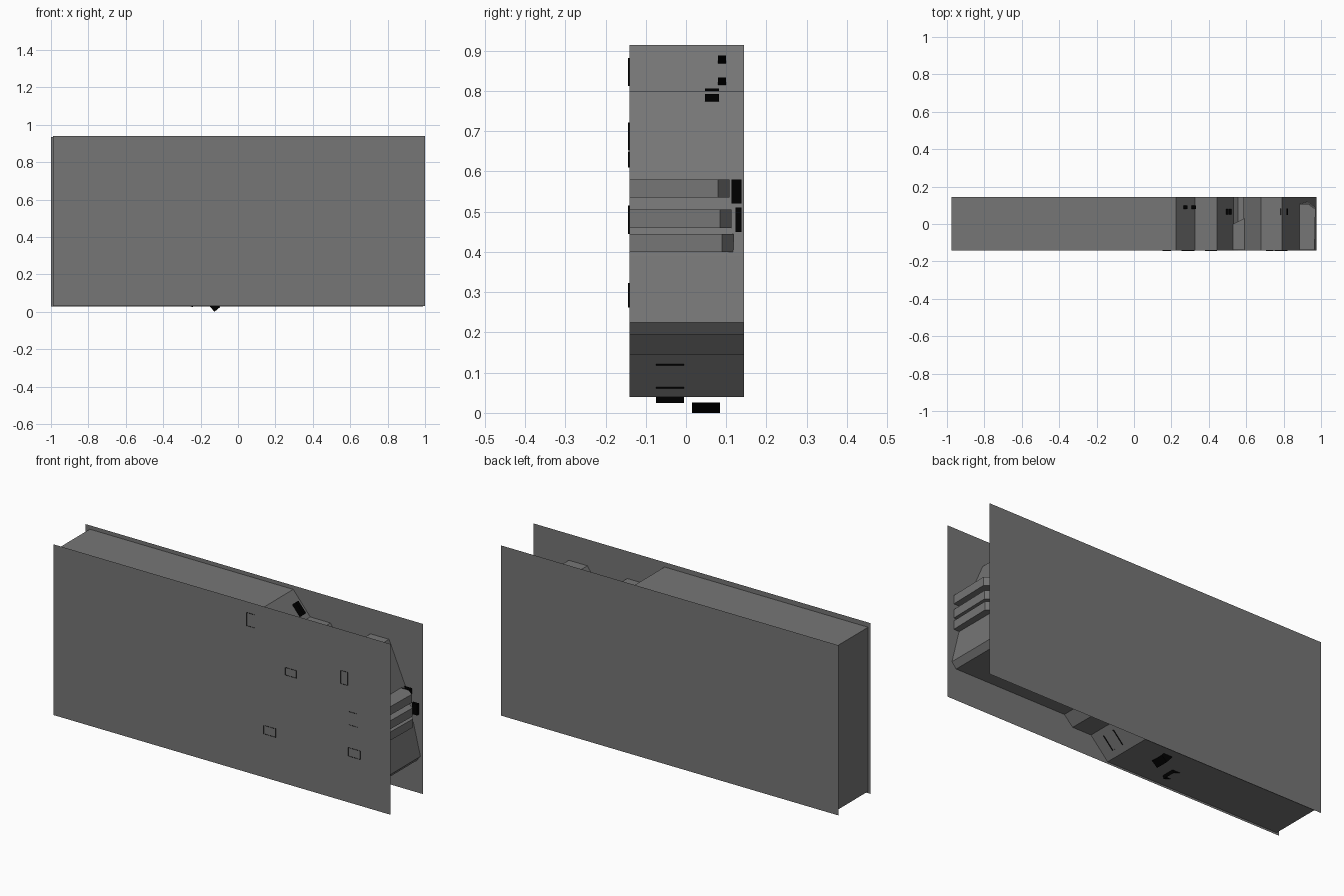
import bpy, bmesh, math
from mathutils import Matrix, Vector, Euler

if "Cube" in bpy.data.objects:
    bpy.data.objects.remove(bpy.data.objects["Cube"])


def material(name, rgb):
    m = bpy.data.materials.new(name)
    m.diffuse_color = (*rgb, 1)
    m.use_nodes = True
    m.node_tree.nodes["Principled BSDF"].inputs["Base Color"].default_value = m.diffuse_color
    return m


GREY = material("mid grey", (0.18, 0.18, 0.18))
BLACK = material("black", (0.0, 0.0, 0.0))
Y0, Y1 = -0.141, 0.144


def finish(name, bm, mat):
    bmesh.ops.recalc_face_normals(bm, faces=bm.faces)
    me = bpy.data.meshes.new(name)
    bm.to_mesh(me)
    bm.free()
    me.materials.append(mat)
    ob = bpy.data.objects.new(name, me)
    bpy.context.collection.objects.link(ob)
    return ob


def panel(name, x0, x1, z0, z1, y):
    """Flat upright side sheet."""
    bm = bmesh.new()
    bm.faces.new([bm.verts.new(p) for p in
                  ((x0, y, z0), (x1, y, z0), (x1, y, z1), (x0, y, z1))])
    ob = finish(name, bm, GREY)
    normal = ob.data.polygons[0].normal
    if normal.y * y < 0:
        ob.data.flip_normals()


def band(name, pts, y0=Y0, y1=Y1):
    """Closed x-z outline swept across the width, open at both sides."""
    bm = bmesh.new()
    a = [bm.verts.new((x, y0, z)) for x, z in pts]
    b = [bm.verts.new((x, y1, z)) for x, z in pts]
    for i in range(len(pts)):
        j = (i + 1) % len(pts)
        bm.faces.new((a[i], a[j], b[j], b[i]))
    finish(name, bm, GREY)


def ledge(name, pts, z0, z1):
    """Plan outline (x, y) raised between two heights."""
    bm = bmesh.new()
    f = bm.faces.new([bm.verts.new((x, y, z0)) for x, y in pts])
    top = bmesh.ops.extrude_face_region(bm, geom=[f])["geom"]
    bmesh.ops.translate(bm, vec=(0, 0, z1 - z0),
                        verts=[v for v in top if isinstance(v, bmesh.types.BMVert)])
    finish(name, bm, GREY)


def tube(name, loc, size, rot=(0, 0, 0)):
    """Open, thin-walled rectangular collar around its local z axis."""
    bm = bmesh.new()
    bmesh.ops.create_cube(bm, size=1, matrix=Matrix.Diagonal((*size, 1)))
    bmesh.ops.delete(bm, geom=[f for f in bm.faces if abs(f.normal.z) > 0.9],
                     context='FACES_ONLY')
    r = Euler([math.radians(a) for a in rot]).to_matrix().to_4x4()
    bmesh.ops.transform(bm, matrix=Matrix.Translation(Vector(loc)) @ r, verts=bm.verts)
    finish(name, bm, BLACK)


# Side sheets
panel("front_sheet", -0.99, 1.0, 0.03, 0.94, -0.142)
panel("back_sheet", -1.0, 0.99, 0.028, 0.935, 0.145)

# Core between the sheets
band("core_body", [
    (-0.975, 0.04), (-0.975, 0.915), (0.225, 0.915), (0.325, 0.795),
    (0.445, 0.795), (0.535, 0.655), (0.513, 0.595), (0.555, 0.565),
    (0.602, 0.57), (0.627, 0.615), (0.585, 0.66), (0.68, 0.80),
    (0.79, 0.80), (0.885, 0.58), (0.91, 0.48), (0.935, 0.39),
    (0.975, 0.225), (0.95, 0.195), (0.30, 0.195), (0.25, 0.145),
    (0.14, 0.145), (0.04, 0.04)])

# Inner opening
band("inner_opening", [(0.15, 0.306), (0.21, 0.30), (0.21, 0.24),
                       (0.306, 0.25), (0.306, 0.20), (0.20, 0.175), (0.15, 0.21)])

# Stacked ledges on the right end
for i, (z0, z1, y) in enumerate([(0.535, 0.58, 0.08), (0.46, 0.505, 0.085), (0.40, 0.445, 0.09)]):
    ledge(f"end_ledge_{i + 1}",
          [(0.87, -0.14), (0.965, -0.14), (0.97, y), (0.93, y + 0.028), (0.87, y + 0.028)],
          z0, z1)

# Small block in the top notch
ledge("notch_block", [(0.53, -0.14), (0.59, -0.14), (0.59, 0.03), (0.53, 0.0)], 0.60, 0.67)

# Black collars just breaking through the front sheet: x, z, width, height
for i, (x, z, w, h) in enumerate([(0.175, 0.847, 0.045, 0.07), (0.412, 0.63, 0.065, 0.04),
                                  (0.727, 0.687, 0.04, 0.07), (0.78, 0.48, 0.05, 0.07),
                                  (0.786, 0.30, 0.07, 0.045), (0.288, 0.285, 0.07, 0.045)]):
    tube(f"front_collar_{i + 1}", (x, -0.134, z), (w, h, 0.021), (90, 0, 0))

# Black collars along the top
tube("slope_collar", (0.29, 0.09, 0.845), (0.07, 0.02, 0.05), (0, 50, 0))
tube("shelf_collar", (0.40, 0.065, 0.79), (0.025, 0.03, 0.02))
tube("notch_collar", (0.50, 0.065, 0.71), (0.03, 0.03, 0.03), (0, 57, 0))
tube("peak_collar", (0.80, 0.065, 0.79), (0.04, 0.035, 0.02), (0, 20, 0))
tube("end_collar", (0.905, 0.125, 0.55), (0.05, 0.025, 0.06))
tube("end_collar_low", (0.955, 0.13, 0.48), (0.03, 0.015, 0.06))

# Black collars underneath
tube("under_slope_collar", (0.09, -0.04, 0.093), (0.08, 0.07, 0.012), (0, -46, 0))
tube("under_collar_deep", (-0.13, 0.05, 0.0358), (0.06, 0.07, 0.04), (0, 50, 0))
tube("under_collar_shallow", (-0.26, -0.04, 0.047), (0.05, 0.07, 0.03), (0, 20, 0))
